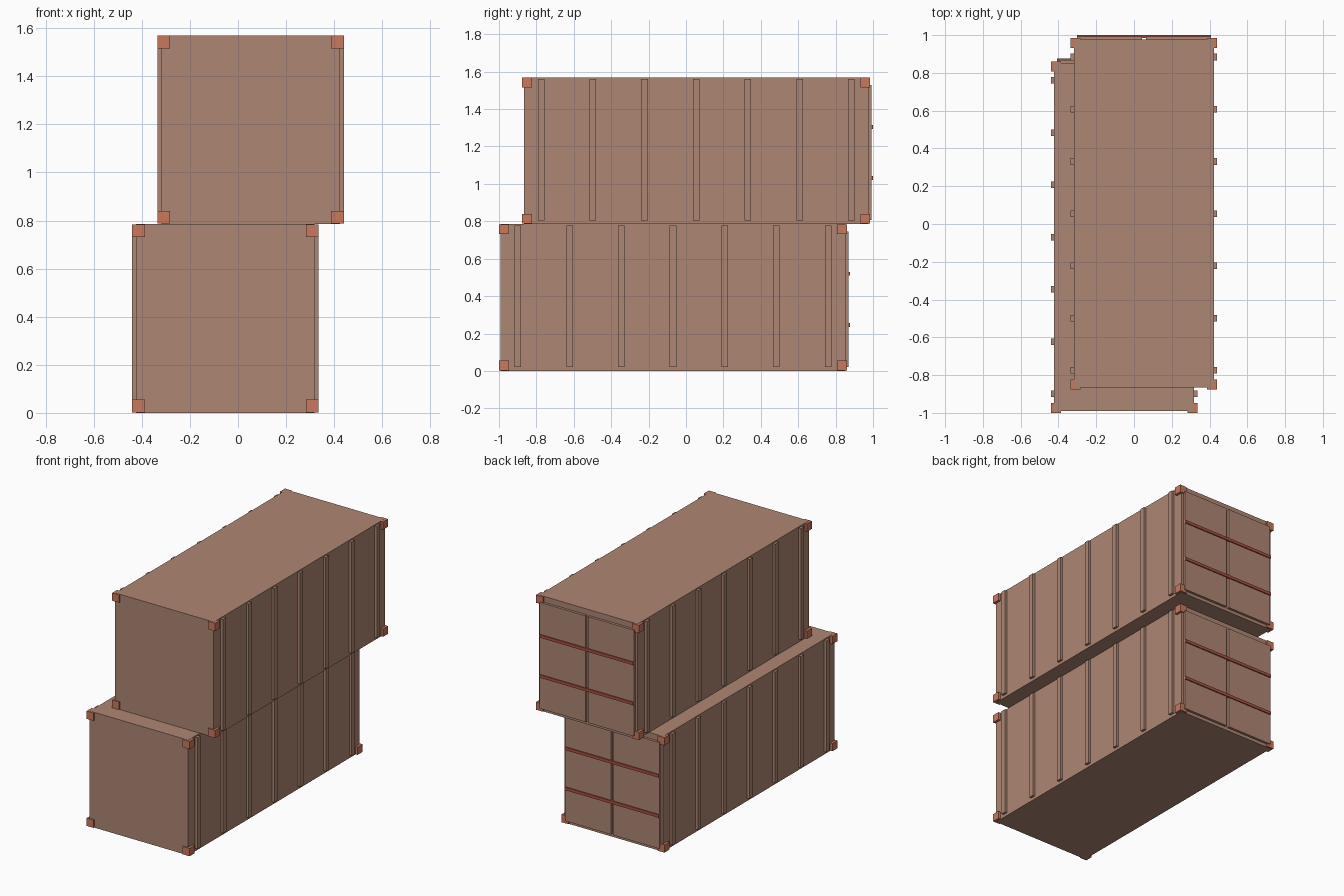
import bpy, bmesh
from mathutils import Matrix, Vector

if "Cube" in bpy.data.objects:
    bpy.data.objects.remove(bpy.data.objects["Cube"])


def material(name, rgb):
    m = bpy.data.materials.new(name)
    m.diffuse_color = (*rgb, 1)
    m.use_nodes = True
    m.node_tree.nodes["Principled BSDF"].inputs["Base Color"].default_value = m.diffuse_color
    return m


BODY = material("painted_steel", (0.42, 0.24, 0.17))
CORNER = material("corner_paint", (0.58, 0.19, 0.11))
BAR = material("bar_paint", (0.40, 0.08, 0.05))


def boxes(name, items, mat, origin):
    """One object made of (centre, size) boxes, relative to origin."""
    bm = bmesh.new()
    for c, s in items:
        bmesh.ops.create_cube(bm, size=1, matrix=Matrix.Translation(c) @ Matrix.Diagonal((*s, 1)))
    me = bpy.data.meshes.new(name)
    bm.to_mesh(me)
    bm.free()
    me.materials.append(mat)
    ob = bpy.data.objects.new(name, me)
    ob.location = origin
    bpy.context.collection.objects.link(ob)
    return ob


W, L, H = 0.388, 0.9305, 0.785   # half width, half length, full height
C = 0.053                        # corner casting size


def container(prefix, origin):
    # main box shell
    boxes(prefix + "_body", [((0, 0, H / 2), (0.742, 1.842, H))], BODY, origin)
    # corner castings
    boxes(prefix + "_corner_castings",
          [((sx * (W - C / 2), sy * (L - C / 2), z), (C, C, C))
           for sx in (-1, 1) for sy in (-1, 1) for z in (C / 2 + 0.002, H - C / 2 - 0.001)],
          CORNER, origin)
    # vertical side ribs
    boxes(prefix + "_side_ribs",
          [((sx * (W - 0.0125), i * 0.2765, 0.3985), (0.025, 0.035, 0.757))
           for sx in (-1, 1) for i in range(-3, 4)], BODY, origin)
    # pair of rear doors with a gap between them
    boxes(prefix + "_doors",
          [((sx * 0.1825, 0.9265, 0.3835), (0.345, 0.023, 0.723)) for sx in (-1, 1)],
          BODY, origin)
    # horizontal locking bars
    boxes(prefix + "_lock_bars",
          [((0, 0.938, z), (0.71, 0.015, 0.02)) for z in (0.246, 0.519)], BAR, origin)


container("lower", Vector((-0.0525, -0.0695, 0)))
container("upper", Vector((0.0525, 0.0545, H)))
